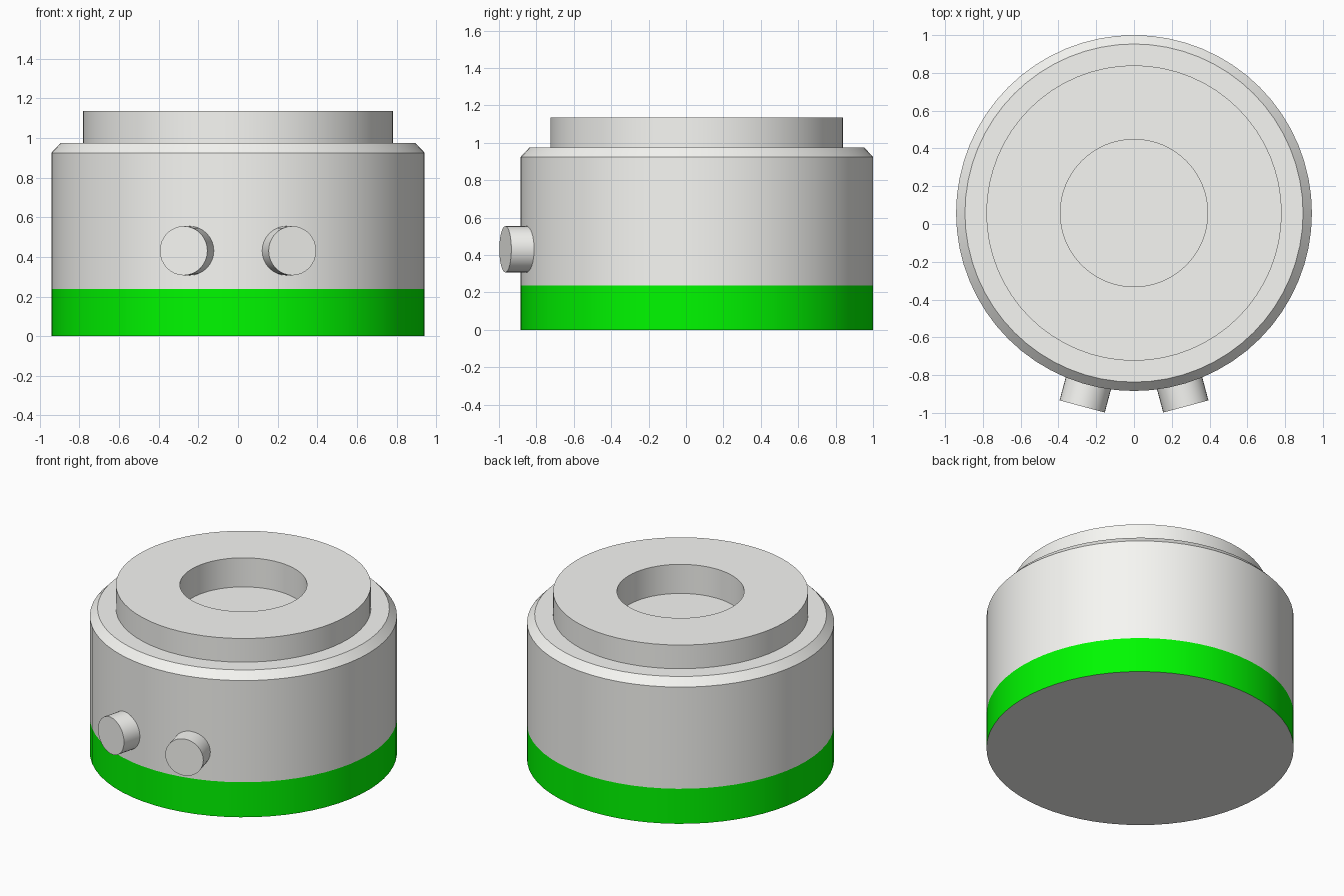
import bpy, bmesh, math
from mathutils import Matrix, Vector

if "Cube" in bpy.data.objects:
    bpy.data.objects.remove(bpy.data.objects["Cube"])

CENTRE = Vector((0, 0.058, 0))
R = 0.942
GREY = (0.93, 0.93, 0.90, 1)
GREEN = (0.0, 0.95, 0.0, 1)


def lathe(name, profile, matrix=None, steps=64, color=GREY):
    """Revolve an (r, z) profile around z, shade it and place it."""
    bm = bmesh.new()
    verts = [bm.verts.new((r, 0, z)) for r, z in profile]
    edges = [bm.edges.new(pair) for pair in zip(verts, verts[1:])]
    bmesh.ops.spin(bm, geom=verts + edges, axis=(0, 0, 1), cent=(0, 0, 0),
                   angle=math.tau, steps=steps, use_duplicate=False)
    bmesh.ops.remove_doubles(bm, verts=bm.verts, dist=1e-5)
    # profiles run bottom to top, so the outermost face must point outwards
    bm.normal_update()
    outer = max(bm.faces, key=lambda f: f.calc_center_median().xy.length
                + abs(f.normal.z) * -0.01)
    c = outer.calc_center_median()
    direction = Vector((c.x, c.y, 0)) if abs(outer.normal.z) < 0.9 else Vector((0, 0, -1))
    if outer.normal.dot(direction) < 0:
        bmesh.ops.reverse_faces(bm, faces=bm.faces)
    mesh = bpy.data.meshes.new(name)
    bm.to_mesh(mesh)
    bm.free()
    obj = bpy.data.objects.new(name, mesh)
    bpy.context.collection.objects.link(obj)
    obj.matrix_world = matrix or Matrix.Translation(CENTRE)
    mat = bpy.data.materials.new(name)
    mat.diffuse_color = color
    mat.use_nodes = True
    mat.node_tree.nodes["Principled BSDF"].inputs["Base Color"].default_value = mat.diffuse_color
    mesh.materials.append(mat)
    bpy.ops.object.select_all(action='DESELECT')
    obj.select_set(True)
    bpy.context.view_layer.objects.active = obj
    bpy.ops.object.shade_smooth_by_angle(angle=math.radians(30))
    return obj


# Grey underside, green band and chamfered housing with a recessed collar
lathe("base_plate", [(0, 0), (R, 0)])
lathe("green_band", [(R, 0), (R, 0.237)], color=GREEN)
lathe("housing", [(R, 0.237), (R, 0.925), (0.895, 0.975), (0.782, 0.975),
                  (0.782, 1.135), (0.39, 1.135), (0.39, 0.938), (0, 0.938)])

# Two round pegs pointing radially out of the front
for side, label in ((-1, "left"), (1, "right")):
    place = (Matrix.Translation(CENTRE + Vector((0, 0, 0.431)))
             @ Matrix.Rotation(side * math.radians(15), 4, 'Z')
             @ Matrix.Rotation(math.radians(90), 4, 'X'))
    lathe(f"{label}_peg", [(0, 0.85), (0.124, 0.85), (0.124, 1.06), (0, 1.06)],
          place, steps=32)
